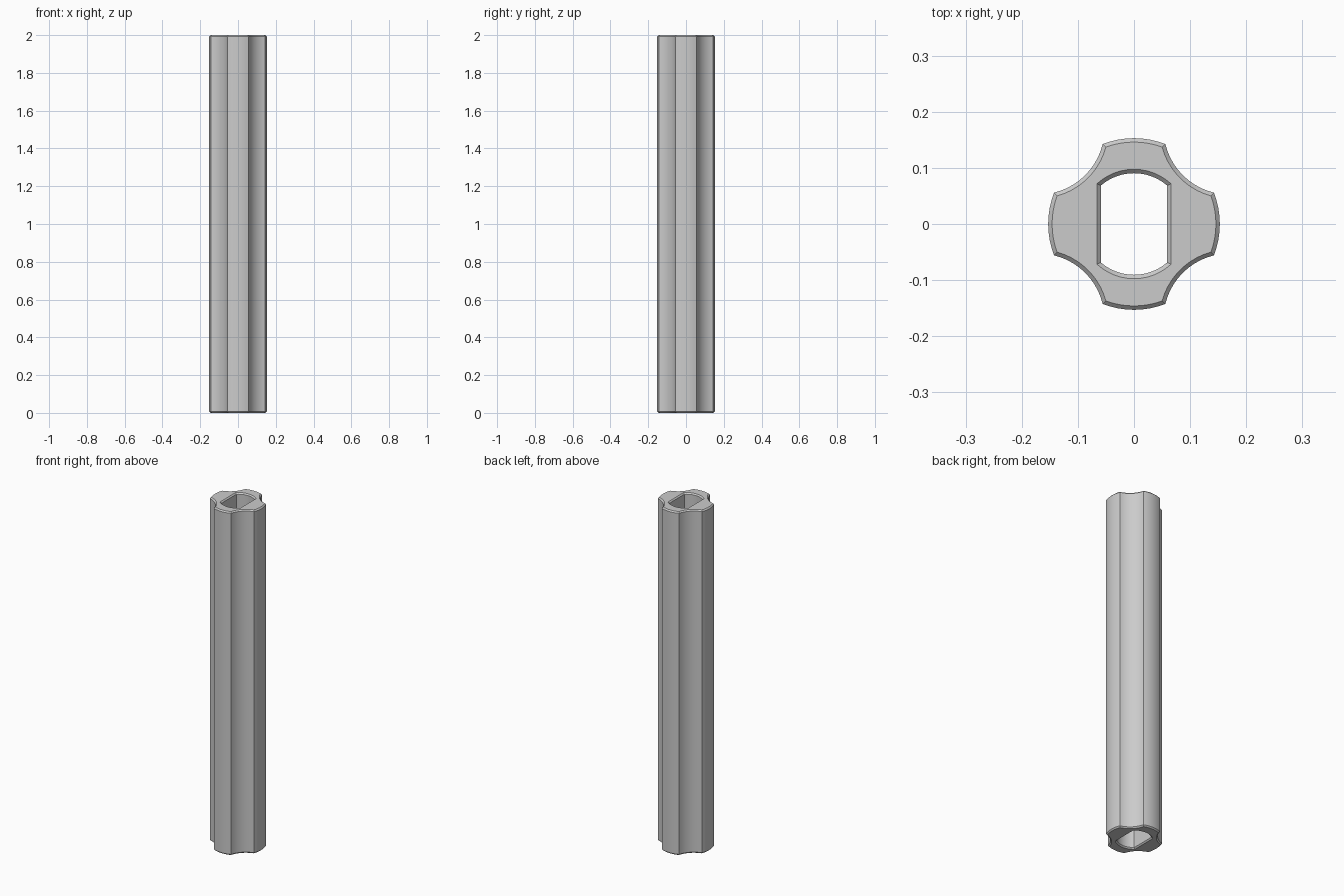
import bpy, bmesh
from math import acos, asin, sin, cos, pi, radians, hypot, atan2

cube = bpy.data.objects.get("Cube")
if cube:
    bpy.data.objects.remove(cube, do_unlink=True)

HEIGHT, CHAMFER = 2.0, 0.007
LOBE_R, FLUTE_R, FLUTE_D = 0.153, 0.117, 0.240   # lobe radius, flute radius, flute centre distance
HOLE_R, HOLE_HALF = 0.0905, 0.059                # slot end radius, slot half width


def arc(cx, cy, r, a0, a1, n):
    """n + 1 points on an arc."""
    return [(cx + r * cos(a0 + (a1 - a0) * i / n),
             cy + r * sin(a0 + (a1 - a0) * i / n)) for i in range(n + 1)]


def outer_profile(inset):
    """Four round lobes joined by concave flutes."""
    r, f = LOBE_R - inset, FLUTE_R + inset
    edge = acos((r * r + FLUTE_D ** 2 - f * f) / (2 * r * FLUTE_D))
    half = pi / 4 - edge
    sweep = asin(r * sin(edge) / f)
    pts = []
    for k in range(4):
        a = k * pi / 2
        d = a + pi / 4
        pts += arc(0, 0, r, a - half, a + half, 8)
        flute = arc(FLUTE_D * cos(d), FLUTE_D * sin(d), f, d + pi + sweep, d + pi - sweep, 10)
        pts += flute[1:-1]
    return pts


def slot_profile(grow):
    """Round slot with two flat sides."""
    r, w = HOLE_R + grow, HOLE_HALF + grow
    a = acos(w / r)
    return arc(0, 0, r, a, pi - a, 12) + arc(0, 0, r, pi + a, 2 * pi - a, 12)


def wall(bm, profile, flip):
    """Skin a profile through both end chamfers; return the end edge loops."""
    levels = [(0, CHAMFER), (CHAMFER, 0), (HEIGHT - CHAMFER, 0), (HEIGHT, CHAMFER)]
    rings = [[bm.verts.new((x, y, z)) for x, y in profile(c)] for z, c in levels]
    n = len(rings[0])
    for low, high in zip(rings, rings[1:]):
        for i in range(n):
            j = (i + 1) % n
            quad = [low[i], low[j], high[j], high[i]]
            bm.faces.new(quad[::-1] if flip else quad)
    return [[bm.edges.get((ring[i], ring[(i + 1) % n])) for i in range(n)]
            for ring in (rings[0], rings[-1])]


# Fluted tube with a slotted bore and chamfered rims
bm = bmesh.new()
outer_ends = wall(bm, outer_profile, False)
inner_ends = wall(bm, slot_profile, True)
for outer, inner in zip(outer_ends, inner_ends):
    bmesh.ops.triangle_fill(bm, edges=outer + inner, use_beauty=True)
bmesh.ops.recalc_face_normals(bm, faces=bm.faces)
mesh = bpy.data.meshes.new("fluted_tube")
bm.to_mesh(mesh)
bm.free()
tube = bpy.data.objects.new("fluted_tube", mesh)
bpy.context.collection.objects.link(tube)

# Plain grey finish
grey = bpy.data.materials.new("light_grey")
grey.use_nodes = True
colour = (0.6, 0.6, 0.6, 1)
grey.diffuse_color = colour
grey.node_tree.nodes["Principled BSDF"].inputs["Base Color"].default_value = colour
mesh.materials.append(grey)

bpy.context.view_layer.objects.active = tube
tube.select_set(True)
bpy.ops.object.shade_smooth_by_angle(angle=radians(25))
